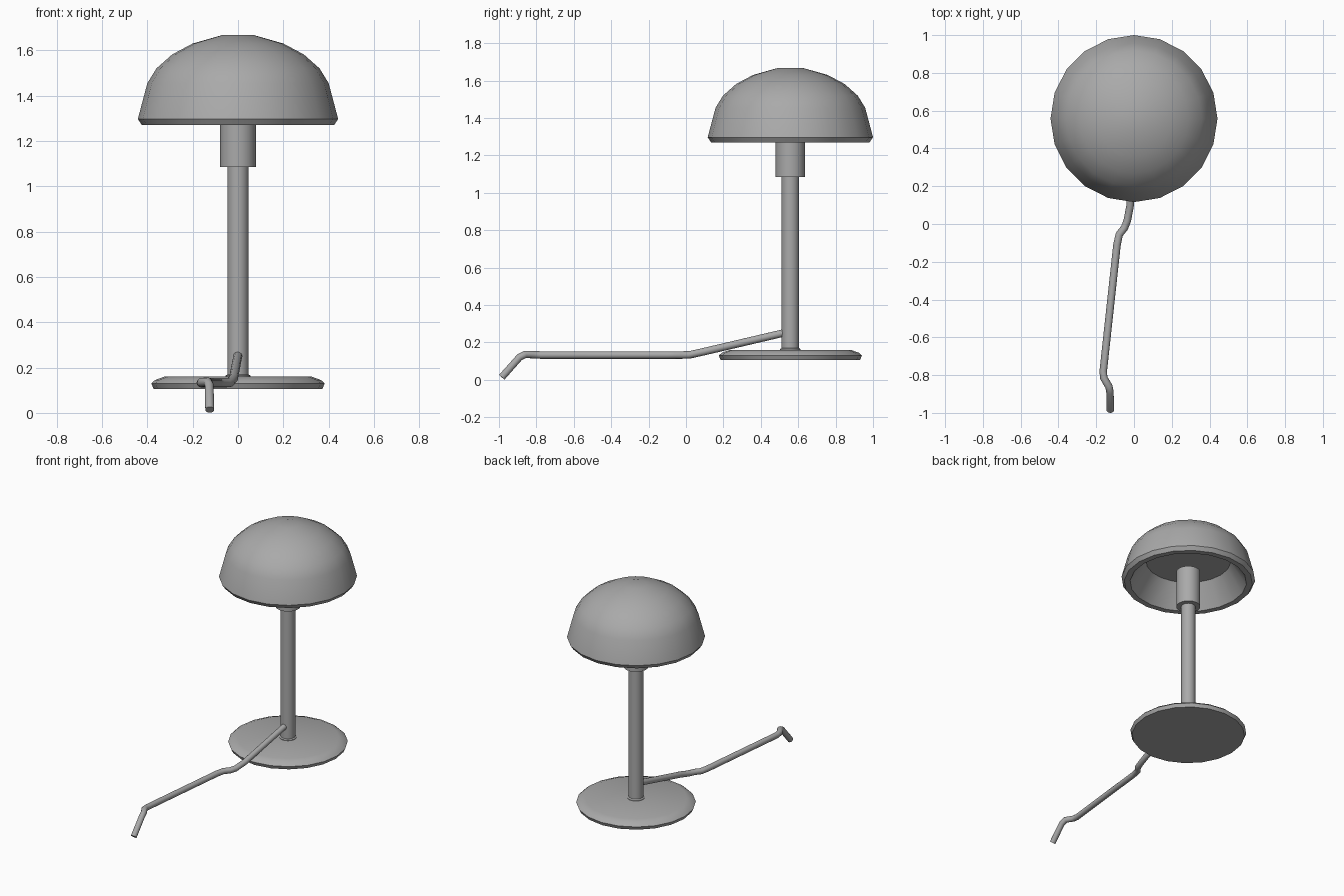
import bpy, bmesh
from math import cos, sin, pi, radians

default = bpy.data.objects.get("Cube")
if default:
    bpy.data.objects.remove(default, do_unlink=True)

SIDES = 20
CENTRE_Y = 0.558   # the lamp stands behind the middle; the cord runs forward
GREY = (0.4, 0.4, 0.4, 1)

grey = bpy.data.materials.new("mid grey")
grey.use_nodes = True
grey.diffuse_color = GREY
grey.node_tree.nodes["Principled BSDF"].inputs["Base Color"].default_value = GREY


def smooth(obj, angle):
    bpy.ops.object.select_all(action="DESELECT")
    obj.select_set(True)
    bpy.context.view_layer.objects.active = obj
    bpy.ops.object.shade_smooth_by_angle(angle=radians(angle))


def lathe(name, profile):
    """Turn a closed solid from (radius, height) points and cap both ends."""
    bm = bmesh.new()
    rings = [[bm.verts.new((r * cos(2 * pi * i / SIDES), r * sin(2 * pi * i / SIDES), z))
              for i in range(SIDES)] for r, z in profile]
    for a, b in zip(rings, rings[1:]):
        for i in range(SIDES):
            j = (i + 1) % SIDES
            bm.faces.new((a[i], a[j], b[j], b[i]))
    bm.faces.new(rings[0])
    bm.faces.new(rings[-1])
    bmesh.ops.recalc_face_normals(bm, faces=bm.faces)
    mesh = bpy.data.meshes.new(name)
    bm.to_mesh(mesh)
    bm.free()
    mesh.materials.append(grey)
    obj = bpy.data.objects.new(name, mesh)
    obj.location.y = CENTRE_Y
    bpy.context.collection.objects.link(obj)
    smooth(obj, 30)


# Stand: bevelled foot, collar, pole and lamp socket
lathe("base", [(0.372, 0.106), (0.383, 0.13), (0.366, 0.145), (0.325, 0.16)])
lathe("collar", [(0.055, 0.15), (0.055, 0.164), (0.047, 0.17)])
lathe("pole", [(0.047, 0.15), (0.047, 1.10)])
lathe("socket", [(0.079, 1.084), (0.079, 1.35)])

# Shade: inner ceiling, inner wall, flat rim, outer dome
lathe("shade", [(0.28, 1.43), (0.385, 1.27), (0.424, 1.27), (0.442, 1.297),
                (0.4, 1.455), (0.36, 1.52), (0.29, 1.582), (0.2, 1.63), (0.07, 1.667)])

# Cord: a bent round tube running forward from the pole
path = [(0, 0.54, 0.255), (-0.02, 0.1, 0.152), (-0.035, 0.02, 0.134), (-0.05, -0.02, 0.133),
        (-0.078, -0.055, 0.133), (-0.09, -0.11, 0.133), (-0.163, -0.78, 0.133),
        (-0.16, -0.815, 0.135), (-0.133, -0.86, 0.136), (-0.127, -0.89, 0.121),
        (-0.125, -0.985, 0.014)]
curve = bpy.data.curves.new("cord", "CURVE")
curve.dimensions = "3D"
curve.bevel_depth = 0.02
curve.bevel_resolution = 4
curve.use_fill_caps = True
spline = curve.splines.new("POLY")
spline.points.add(len(path) - 1)
for point, co in zip(spline.points, path):
    point.co = (*co, 1)
curve.materials.append(grey)
cord = bpy.data.objects.new("cord", curve)
bpy.context.collection.objects.link(cord)
bpy.ops.object.select_all(action="DESELECT")
cord.select_set(True)
bpy.context.view_layer.objects.active = cord
bpy.ops.object.convert(target="MESH")
smooth(bpy.context.view_layer.objects.active, 50)
